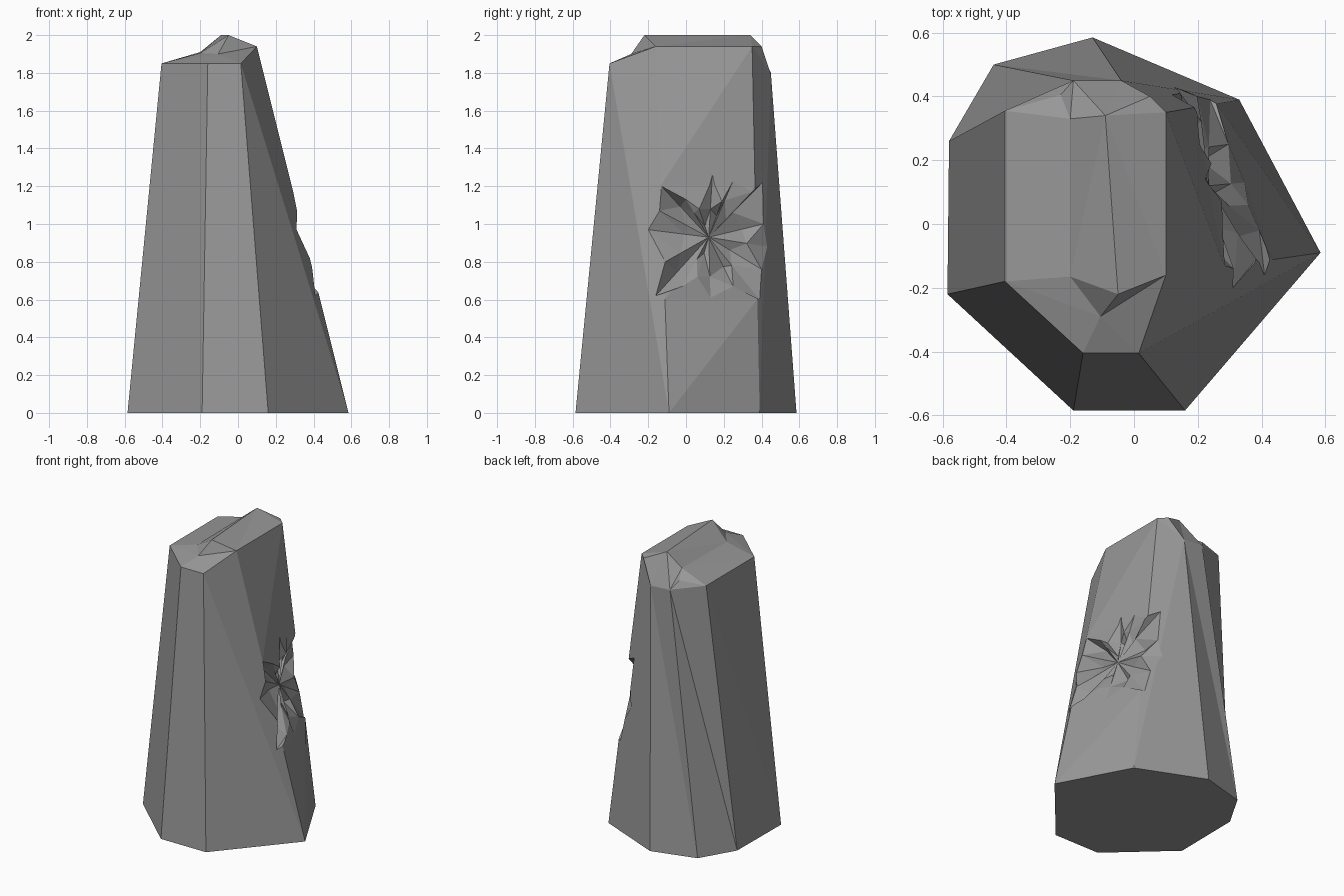
import bpy, bmesh
from mathutils import Vector
from mathutils.bvhtree import BVHTree

if "Cube" in bpy.data.objects:
    bpy.data.objects.remove(bpy.data.objects["Cube"])

grey = bpy.data.materials.new("dark_stone")
grey.diffuse_color = (.31, .31, .31, 1)
grey.use_nodes = True
grey.node_tree.nodes["Principled BSDF"].inputs["Base Color"].default_value = grey.diffuse_color


def make_object(name, bm):
    bmesh.ops.triangulate(bm, faces=[f for f in bm.faces if 3 < len(f.verts) < 8])
    bmesh.ops.recalc_face_normals(bm, faces=bm.faces)
    mesh = bpy.data.meshes.new(name)
    bm.to_mesh(mesh)
    mesh.materials.append(grey)
    obj = bpy.data.objects.new(name, mesh)
    bpy.context.collection.objects.link(obj)
    return obj


# Stone body: irregular eight-sided tapering block
base = [(.16, -.585), (.585, -.09), (.33, .39), (-.13, .585),
        (-.44, .50), (-.58, .26), (-.585, -.22), (-.19, -.585)]
rim = [(.015, -.405, 1.85), (.10, -.16, 1.94), (.10, .35, 1.94), (-.04, .45, 1.79),
       (-.19, .45, 1.80), (-.405, .355, 1.85), (-.405, -.18, 1.85), (-.16, -.405, 1.85)]
body = bmesh.new()
b = [body.verts.new((x, y, 0)) for x, y in base]
t = [body.verts.new(p) for p in rim]
body.faces.new(b[::-1])
for i in (0, 2, 3, 4, 5, 6, 7):
    j = (i + 1) % 8
    n = (b[j].co - b[i].co).cross(t[j].co - b[i].co)
    bulges = n.dot(t[i].co - b[i].co) <= 0
    if bulges and i not in (3, 4):
        tris = [(b[i], b[j], t[j]), (b[i], t[j], t[i])]
    else:
        tris = [(b[i], b[j], t[i]), (b[j], t[j], t[i])]
    for tri in tris:
        body.faces.new(tri)


# Right side: twisted, so it is laid in three bands
def split_edge(low, high):
    chain = [low]
    for fac in (.31, .45):                 # cuts at about z = 0.6 and z = 1.2
        edge = body.edges.get((chain[-1], high))
        chain.append(bmesh.utils.edge_split(edge, chain[-1], fac)[1])
    return chain + [high]


near, far = split_edge(b[1], t[1]), split_edge(b[2], t[2])
for k in range(3):
    body.faces.new((near[k], far[k], far[k + 1]))
    body.faces.new((near[k], far[k + 1], near[k + 1]))

# Broken top: low shelf on the left, raised ridge on the right
front_r, right_f, right_b, back_r, back_l, left_b, left_f, front_l = t
ridge_f, ridge_b, shelf_f, shelf_b, nick, chip, corner = [body.verts.new(p) for p in (
    (-.05, -.22, 2.0), (-.09, .34, 2.0), (-.20, -.165, 1.905), (-.20, .33, 1.91),
    (-.105, -.29, 1.90), (-.23, .405, 1.86), (.05, .40, 1.94))]
for f in ((front_r, right_f, nick), (right_f, ridge_f, nick),
          (right_f, right_b, ridge_b, ridge_f), (right_b, corner, ridge_b),
          (right_b, back_r, corner), (corner, back_r, ridge_b),
          (back_r, back_l, ridge_b), (back_l, shelf_b, ridge_b),
          (back_l, chip, shelf_b), (back_l, left_b, chip), (left_b, shelf_b, chip),
          (left_b, left_f, shelf_f, shelf_b), (left_f, front_l, nick),
          (left_f, nick, shelf_f), (front_l, front_r, nick),
          (shelf_f, nick, ridge_f), (ridge_f, ridge_b, shelf_b, shelf_f)):
    body.faces.new(f)
stone = make_object("stone_pillar", body)

# Jagged crater on the right side, outline given as (y, z)
outline = [(.14, 1.26), (.19, 1.12), (.25, 1.23), (.35, 1.17), (.405, 1.22), (.41, 1.0),
           (.43, .88), (.40, .76), (.39, .60), (.25, .67), (.13, .61), (.06, .72),
           (-.02, .67), (-.16, .62), (-.11, .80), (-.20, .97), (-.14, 1.07),
           (-.13, 1.20), (.0, 1.13), (.07, 1.08)]
depsgraph = bpy.context.evaluated_depsgraph_get()
tree = BVHTree.FromObject(stone, depsgraph)
cx, cz = .12, .93


def surface(y, z, depth, scale=1.0):
    y, z = cx + (y - cx) * scale, cz + (z - cz) * scale
    hit = tree.ray_cast(Vector((2, y, z)), Vector((-1, 0, 0)))[0]
    return (hit.x - depth, y, z)


cut = bmesh.new()
depths, scales = (.05, .09, .03, .08), (.45, .6, .65, .4)
cap = [cut.verts.new((.9, y, z)) for y, z in outline]
edge = [cut.verts.new(surface(y, z, 0)) for y, z in outline]
inner = [cut.verts.new(surface(y, z, depths[k % 4], scales[k % 4]))
         for k, (y, z) in enumerate(outline)]
middle = cut.verts.new(surface(cx, cz, .07))
cut.faces.new(cap)
for i in range(len(outline)):
    j = (i + 1) % len(outline)
    cut.faces.new((cap[i], cap[j], edge[j], edge[i]))
    cut.faces.new((edge[i], edge[j], inner[j], inner[i]))
    cut.faces.new((inner[i], inner[j], middle))
cutter = make_object("crater_cutter", cut)
cutter.hide_render = True

mod = stone.modifiers.new("crater", 'BOOLEAN')
mod.operation = 'DIFFERENCE'
mod.solver = 'EXACT'
mod.object = cutter
bpy.context.view_layer.objects.active = stone
bpy.ops.object.modifier_apply(modifier=mod.name)
bpy.data.objects.remove(cutter)
